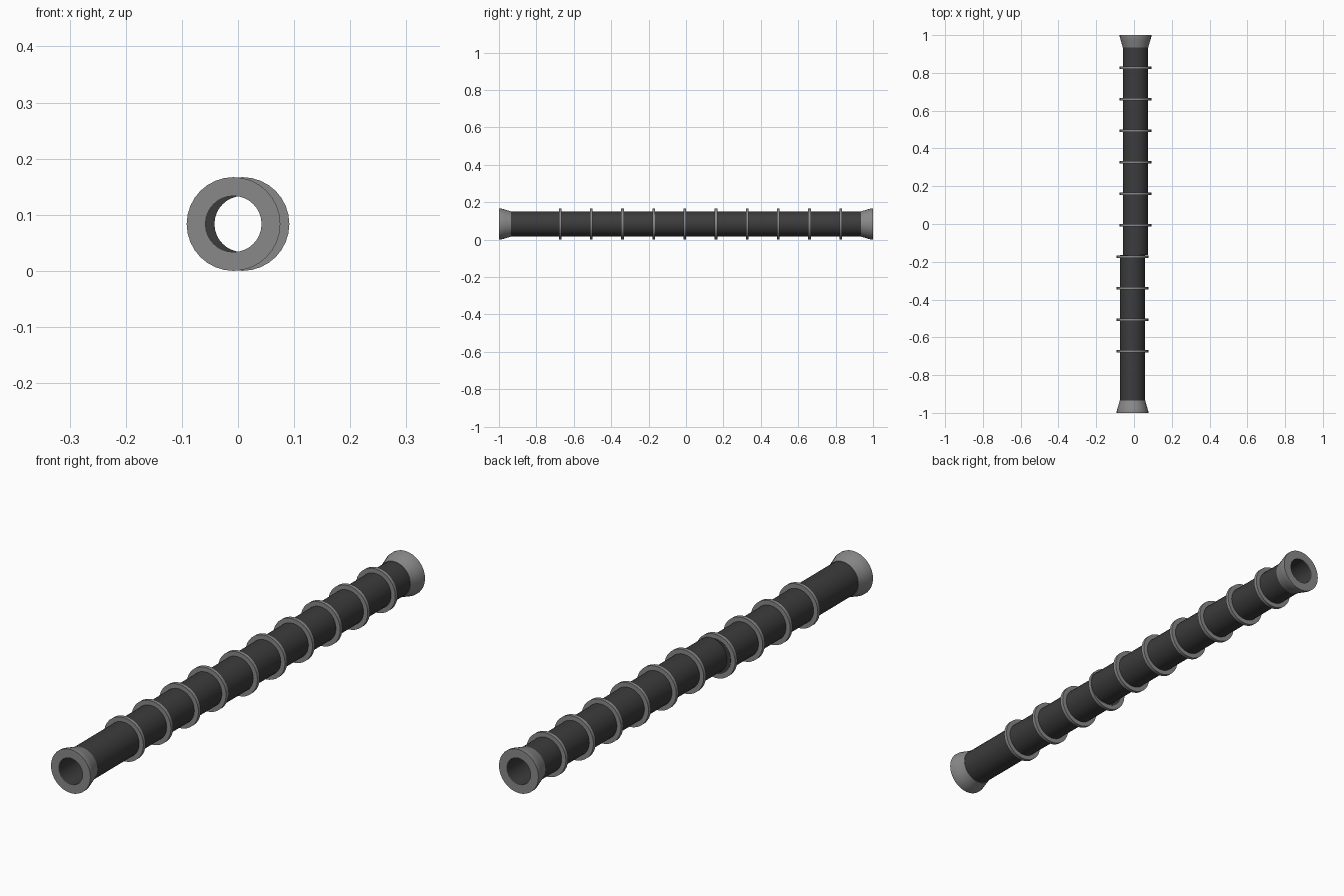
import bpy, bmesh, math

if "Cube" in bpy.data.objects:
    bpy.data.objects.remove(bpy.data.objects["Cube"])

SIDES = 32
Z = 0.0835          # axis height
BORE, BODY, RIM = 0.05, 0.066, 0.0835
JOINT = -0.165      # where the two offset lengths meet


def material(name, v):
    m = bpy.data.materials.new(name)
    m.diffuse_color = (v, v, v, 1)
    m.use_nodes = True
    m.node_tree.nodes["Principled BSDF"].inputs["Base Color"].default_value = m.diffuse_color
    return m


dark = material("dark_rubber", 0.045)
grey = material("grey_metal", 0.25)


def lathe(name, profile, x, mat):
    """Revolve a closed (radius, y) profile about the pipe axis."""
    bm = bmesh.new()
    loops = []
    for r, y in profile:
        loops.append([bm.verts.new((x + r * math.cos(2 * math.pi * i / SIDES), y,
                                    Z + r * math.sin(2 * math.pi * i / SIDES)))
                      for i in range(SIDES)])
    for k, a in enumerate(loops):
        b = loops[(k + 1) % len(loops)]
        for i in range(SIDES):
            j = (i + 1) % SIDES
            bm.faces.new((a[i], a[j], b[j], b[i]))
    bmesh.ops.recalc_face_normals(bm, faces=bm.faces)
    me = bpy.data.meshes.new(name)
    bm.to_mesh(me)
    bm.free()
    ob = bpy.data.objects.new(name, me)
    bpy.context.collection.objects.link(ob)
    me.materials.append(mat)
    bpy.ops.object.select_all(action='DESELECT')
    ob.select_set(True)
    bpy.context.view_layer.objects.active = ob
    bpy.ops.object.shade_smooth_by_angle(angle=math.radians(30))
    return ob


def tube(name, y0, y1, x):
    return lathe(name, [(BORE, y0), (BODY, y0), (BODY, y1), (BORE, y1)], x, dark)


def flange(name, s, x):
    # flared end collar, s = end direction along y
    prof = [(BORE, 1.0), (RIM, 1.0), (RIM, 0.99), (0.077, 0.968),
            (0.071, 0.947), (0.0675, 0.935), (BORE + 0.001, 0.935)]
    return lathe(name, [(r, s * y) for r, y in prof], x, grey)


# two pipe lengths, slightly offset sideways
XF, XB = -0.008, 0.008
tube("front_pipe", -0.998, JOINT, XF)
tube("back_pipe", JOINT, 0.998, XB)
flange("front_flange", -1, XF)
flange("back_flange", 1, XB)

# evenly spaced bands
for k in range(10):
    y = 0.827 - k / 6
    x = XB if k < 6 else XF
    h = 0.007
    lathe(f"band_{k + 1}", [(BODY - 0.004, y - h), (RIM, y - h),
                            (RIM, y + h), (BODY - 0.004, y + h)], x, grey)
